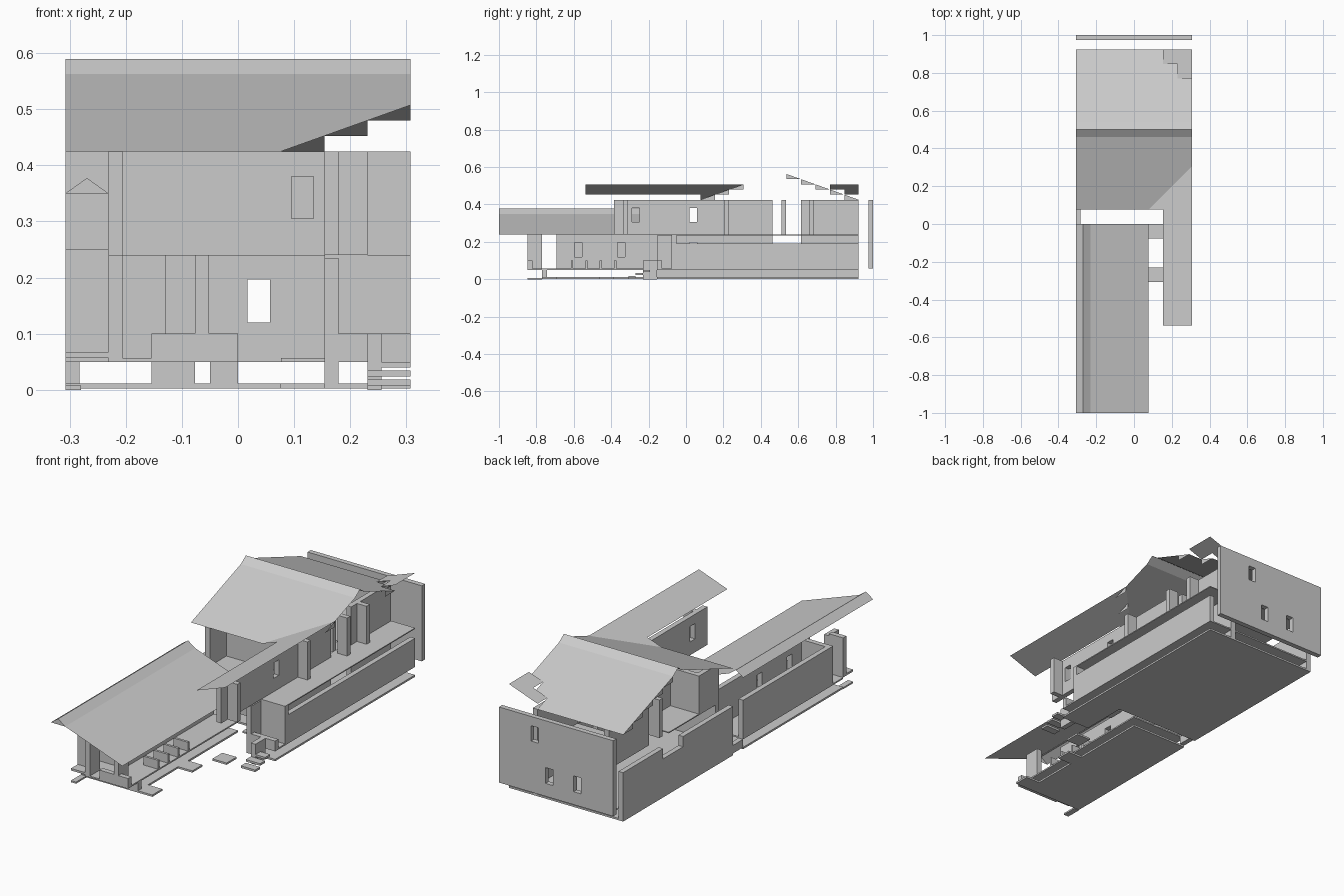
import bpy, bmesh
from mathutils import Vector

if "Cube" in bpy.data.objects:
    bpy.data.objects.remove(bpy.data.objects["Cube"])

C = 1 / 13           # plan module
T = 0.025            # wall thickness
F1, F2, TOP = 0.057, 0.24, 0.425   # storey levels
RISE = 0.0275        # roof rise per module


def finish(name, bm):
    bmesh.ops.recalc_face_normals(bm, faces=bm.faces)
    me = bpy.data.meshes.new(name)
    bm.to_mesh(me)
    bm.free()
    ob = bpy.data.objects.new(name, me)
    bpy.context.collection.objects.link(ob)
    return ob


def wall(name, axis, pos, a0, a1, z0, z1, holes=(), t=T):
    """Wall running along an axis, with rectangular openings (centre, z0, z1)."""
    H = [(c - 0.02, c + 0.02, h0, h1) for c, h0, h1 in holes]
    us = sorted({a0, a1, *[v for h in H for v in h[:2]]})
    zs = sorted({z0, z1, *[v for h in H for v in h[2:]]})
    bm = bmesh.new()

    def pt(u, z):
        return Vector((u, pos, z)) if axis == 'x' else Vector((pos, u, z))
    grid = {(u, z): bm.verts.new(pt(u, z)) for u in us for z in zs}
    for u, v in zip(us, us[1:]):
        for z, w in zip(zs, zs[1:]):
            mu, mz = (u + v) / 2, (z + w) / 2
            if any(h[0] < mu < h[1] and h[2] < mz < h[3] for h in H):
                continue
            bm.faces.new([grid[u, z], grid[v, z], grid[v, w], grid[u, w]])
    r = bmesh.ops.extrude_face_region(bm, geom=bm.faces[:])
    moved = [g for g in r['geom'] if isinstance(g, bmesh.types.BMVert)]
    bmesh.ops.translate(bm, verts=moved, vec=(0, t, 0) if axis == 'x' else (t, 0, 0))
    bmesh.ops.delete(bm, geom=[v for v in bm.verts if not v.link_faces], context='VERTS')
    return finish(name, bm)


def box(name, x0, x1, y0, y1, z0, z1):
    return wall(name, 'x', y0, x0, x1, z0, z1, t=y1 - y0)


def face(name, pts):
    bm = bmesh.new()
    bm.faces.new([bm.verts.new(p) for p in pts])
    return finish(name, bm)


def sheet(name, pts, height):
    """Thin roof plane: plan outline in modules, height from a function."""
    return face(name, [(x * C, y * C, height(x, y)) for x, y in pts])


def front_h(x, y): return TOP + RISE * (y - 1)
def back_h(x, y): return TOP + RISE * (12 - y)
def side_h(x, y): return TOP + RISE * (x - 1)
def wing_h(x, y): return F2 + RISE * (1 - x)


# main roof with ridge cap
sheet("main_roof_front", [(-4, 1), (1, 1), (4, 4), (4, 6), (-4, 6)], front_h)
sheet("main_roof_back", [(-4, 12), (2, 12), (2, 11), (3, 11), (3, 10), (4, 10), (4, 7), (-4, 7)], back_h)
PEAK = TOP + 6 * RISE
sheet("ridge_cap_front", [(-4, 6), (4, 6), (4, 6.5), (-4, 6.5)], lambda x, y: PEAK - (6.5 - y) * 2 * RISE)
sheet("ridge_cap_back", [(-4, 6.5), (4, 6.5), (4, 7), (-4, 7)], lambda x, y: PEAK - (y - 6.5) * 2 * RISE)

# side gallery roof rising outwards, with valley pieces
sheet("side_roof", [(2, -7), (4, -7), (4, 4), (2, 2)], side_h)
sheet("side_roof_valley", [(1, 1), (2, 1), (2, 2)], side_h)
sheet("side_roof_back", [(2, 11), (2, 12), (4, 12), (4, 10), (3, 10), (3, 11)], side_h)

# vertical teeth closing the valley steps
for i in (1, 2, 3):
    z, x = TOP + RISE * (i - 1), (i + 1) * C
    for y, s in ((i, 1), (13 - i, -1)):
        face("valley_tooth", [(x, y * C, z), (x, (y + s) * C, z), (x, (y + s) * C, z + RISE)])
# teeth under the edge of the back slope
for y in range(7, 12):
    z = back_h(0, y)
    face("eave_tooth", [(-4 * C, y * C, z), (-4 * C, y * C, z - RISE), (-4 * C, (y + 1) * C, z - RISE)])

# wing roof: long slope, ridge cap and gable triangle
sheet("wing_roof", [(-3, -13), (1, -13), (1, 0), (-3, 0)], wing_h)
WP = F2 + 5 * RISE
for a, b in ((-4, -3.5), (-3.5, -3)):
    sheet("wing_ridge_cap", [(a, -13), (b, -13), (b, 0), (a, 0)],
          lambda x, y: WP - abs(x + 3.5) * 2 * RISE)
face("wing_gable", [(-4 * C, -1, WP - RISE), (-3 * C, -1, WP - RISE), (-3.5 * C, -1, WP)])

# slabs
box("main_base", -4 * C, 4 * C, C, 12 * C, 0.002, 0.011)
box("main_floor", -4 * C, 4 * C, C, 12 * C, 0.05, F1)
box("gallery_base", 2 * C, 4 * C, -2 * C, C, 0.002, 0.011)
box("gallery_floor", 2 * C, 4 * C, -2 * C, C, 0.05, F1)
box("gallery_deck", 2 * C, 4 * C, -C, 12 * C, 0.235, F2)
box("upper_floor", -3 * C, 2 * C, C, 6 * C, 0.235, F2)
box("upper_floor_back", -3 * C, 2 * C, 8 * C, 12 * C, 0.235, F2)
box("wing_base", -4 * C, 0, -10 * C, 0, 0.002, 0.011)
box("wing_floor", -4 * C, 0, -10 * C, 0, 0.05, F1)
box("wing_front_floor", -3 * C, 0, -11 * C, -10 * C, 0.05, F1)
box("wing_front_step", -4 * C, -3 * C, -11 * C, -10 * C, F1, 0.067)
box("wing_front_base", -4 * C, -0.28, -11 * C, -10 * C, 0.0, 0.008)

# entry steps beside the wing and gallery
for y in (-10, -6):
    box("entry_step", 0, C, y * C, (y + 1) * C, 0.002, 0.011)
box("alley_step", C, 2 * C, -4 * C, -3 * C, 0.002, 0.011)
box("alley_bridge", C, 2 * C, -C, 0, 0.05, F1)
for i in range(3):
    box("gallery_step", 3 * C, 4 * C, (-4 + 0.5 * i) * C, (-3.5 + 0.5 * i) * C, 0.008 + 0.016 * i, 0.018 + 0.016 * i)
box("gallery_cheek", 3 * C, 3 * C + T, -3 * C, -2 * C, 0.0, 0.1)

# foundation walls and piers
wall("foundation_left", 'y', -4 * C, 0, 12 * C, 0.011, 0.05)
wall("foundation_gallery", 'y', 2 * C, -2 * C, 12 * C, 0.011, 0.05)
wall("wing_pier", 'x', -10 * C, -2 * C, -C, 0.011, 0.05)
wall("wing_pier", 'x', -10 * C, -0.05, 0, 0.011, 0.05)

# back wall with three windows
wall("back_wall", 'x', 1 - T, -4 * C, 4 * C, F1, TOP,
     [(-0.115, 0.12, 0.197), (0.037, 0.12, 0.197), (0.115, 0.305, 0.38)])

# lower storey walls
wall("lower_front_wall", 'x', C, -3 * C, 2 * C, F1, 0.235, [(0.037, 0.12, 0.197)])
wall("lower_left_wall", 'y', -4 * C, C, 6 * C, F1, F2)
wall("lower_left_parapet", 'y', -4 * C, 6 * C, 8 * C, F1, 0.19)
wall("lower_left_wall_back", 'y', -4 * C, 8 * C, 12 * C, F1, F2)
wall("lower_side_wall", 'y', 2 * C, -2 * C, 6 * C, F1, 0.235, [(0.5 * C, 0.12, 0.197)])
wall("lower_side_wall_back", 'y', 2 * C, 8 * C, 12 * C, F1, 0.235)
wall("gallery_parapet", 'y', 4 * C - T, -C, 12 * C, F1, 0.19)
wall("gallery_end_wall", 'x', -C, 2 * C, 4 * C, F1, 0.235)
wall("gallery_low_wall", 'x', -2 * C, 2 * C, 4 * C, F1, 0.1)

# upper storey walls
wall("upper_side_wall", 'y', 2 * C, -5 * C, 6 * C, F2, TOP,
     [(-3.5 * C, 0.305, 0.38), (0.5 * C, 0.305, 0.38)])
wall("upper_side_wall_back", 'y', 2 * C, 8 * C, 12 * C, F2, TOP)
wall("upper_front_wall", 'x', 0.205, -3 * C, 2 * C, F2, TOP, [(0.115, 0.305, 0.38)])
wall("upper_cross_wall", 'x', 0.51, -3 * C, 2 * C, F2, TOP)
wall("upper_room_wall", 'y', -C, 0.23, 6 * C, F2, TOP)
wall("upper_left_wall", 'y', -3 * C, C, 0.205, F2, TOP)
wall("upper_left_wall_back", 'y', -3 * C, 8 * C, 12 * C, F2, TOP)
for y in (-0.335, 0.205, 0.51, 0.66):
    wall("gallery_fin", 'x', y, 2 * C + T, 3 * C, F2, TOP)

# wing walls, front posts and railing fins
wall("wing_left_wall", 'y', -4 * C, -9 * C, 0, F1, F2)
wall("wing_inner_wall", 'y', -2 * C, -9 * C, 0, F1, F2, [(-7.5 * C, 0.12, 0.197), (-4.5 * C, 0.12, 0.197)])
wall("wing_front_wall", 'x', -9 * C, -4 * C, -2 * C, F1, F2)
wall("wing_front_panel", 'x', -10 * C - T, -4 * C, -3 * C, 0.067, 0.25)
wall("wing_front_post", 'y', -3 * C, -11 * C, -10 * C, F1, F2)
wall("wing_front_post", 'y', -C, -11 * C, -10 * C, F1, F2)
wall("wing_front_rail", 'x', -11 * C, -2 * C, 0, 0.05, 0.1)
for y in range(-8, -4):
    wall("railing_fin", 'x', y * C, -C, 0, F1, 0.1, t=0.012)
